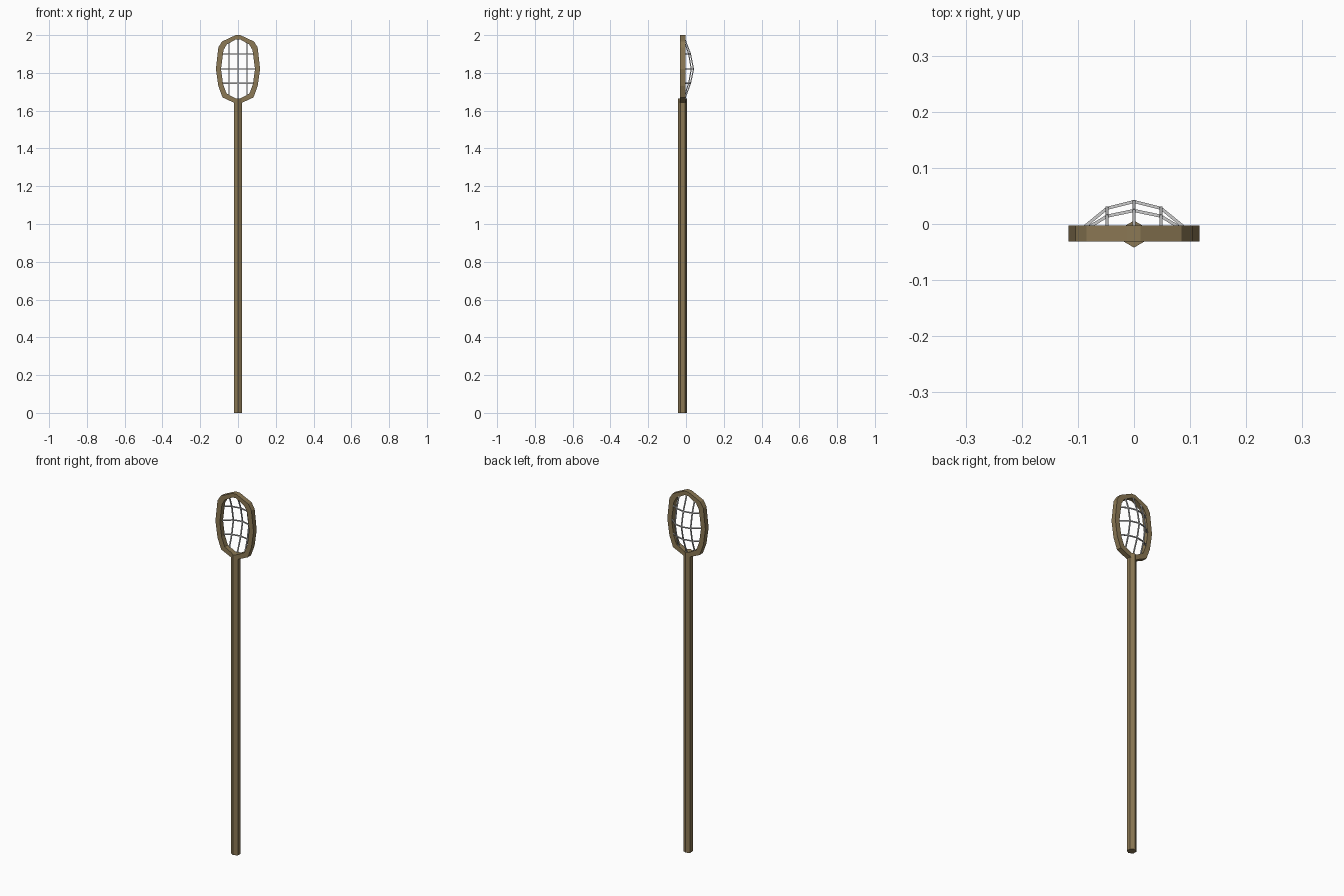
import bpy, bmesh, math
from mathutils import Vector

if "Cube" in bpy.data.objects:
    bpy.data.objects.remove(bpy.data.objects["Cube"])

wood = bpy.data.materials.new("wood")
wood.diffuse_color = (0.26, 0.19, 0.09, 1)
wood.use_nodes = True
wood.node_tree.nodes["Principled BSDF"].inputs["Base Color"].default_value = wood.diffuse_color


def make_object(name, bm, mat=None):
    bmesh.ops.recalc_face_normals(bm, faces=bm.faces)
    me = bpy.data.meshes.new(name)
    bm.to_mesh(me)
    bm.free()
    ob = bpy.data.objects.new(name, me)
    bpy.context.collection.objects.link(ob)
    if mat:
        me.materials.append(mat)
    return ob


# Hexagonal shaft with a ridge facing front and back
bm = bmesh.new()
bmesh.ops.create_cone(bm, cap_ends=True, segments=6, radius1=0.024, radius2=0.024, depth=1.665)
bmesh.ops.translate(bm, verts=bm.verts, vec=(0, -0.018, 1.665 / 2))
make_object("shaft", bm, wood)

# Faceted oval head: right half of the outer and inner outlines, mirrored
outer = [(0.012, 2.0), (0.085, 1.966), (0.104, 1.935), (0.117, 1.82), (0.104, 1.73), (0.082, 1.67), (0.012, 1.638)]
inner = [(0.010, 1.978), (0.060, 1.950), (0.077, 1.920), (0.090, 1.82), (0.079, 1.74), (0.060, 1.690), (0.010, 1.664)]


def full(half):
    return half + [(-x, z) for x, z in reversed(half)]


bm = bmesh.new()
loops = [[bm.verts.new((x, y, z)) for x, z in full(half)]
         for half, y in ((outer, -0.031), (outer, -0.003), (inner, -0.003), (inner, -0.031))]
n = len(loops[0])
for a, b in zip(loops, loops[1:] + loops[:1]):
    for i in range(n):
        j = (i + 1) % n
        bm.faces.new((a[i], a[j], b[j], b[i]))
make_object("head_frame", bm, wood)


# Bulging pocket of thin square strings
def string(name, points, r=0.004):
    bm = bmesh.new()
    side = Vector((1, 0, 0)) if abs(points[0][0] - points[-1][0]) < 0.05 else Vector((0, 0, 1))
    pts = [Vector(p) for p in points]
    rings = []
    for i, p in enumerate(pts):
        t = (pts[min(i + 1, len(pts) - 1)] - pts[max(i - 1, 0)]).normalized()
        u = (side - t * side.dot(t)).normalized()
        v = t.cross(u)
        rings.append([bm.verts.new(p + r * (math.cos(a) * u + math.sin(a) * v))
                      for a in (math.pi / 2 * k + math.pi / 4 for k in range(4))])
    for a, b in zip(rings, rings[1:]):
        for k in range(4):
            m = (k + 1) % 4
            bm.faces.new((a[k], a[m], b[m], b[k]))
    bm.faces.new(rings[0])
    bm.faces.new(rings[-1])
    make_object(name, bm)


rows = [1.745, 1.82, 1.90]
depth = {0: (0.024, 0.040, 0.024), 1: (0.014, 0.028, 0.014)}
for c, x in ((-1, -0.048), (0, 0), (1, 0.048)):
    lo, hi = (1.658, 1.985) if c == 0 else (1.678, 1.965)
    mid = [(x, y, z) for y, z in zip(depth[abs(c)], rows)]
    string("vertical_string", [(x, -0.008, lo)] + mid + [(x, -0.008, hi)])
for r, z in enumerate(rows):
    end = 0.092 if r == 1 else 0.084
    mid = [(x, depth[abs(c)][r], z) for c, x in ((-1, -0.048), (0, 0), (1, 0.048))]
    string("cross_string", [(-end, -0.008, z)] + mid + [(end, -0.008, z)])
